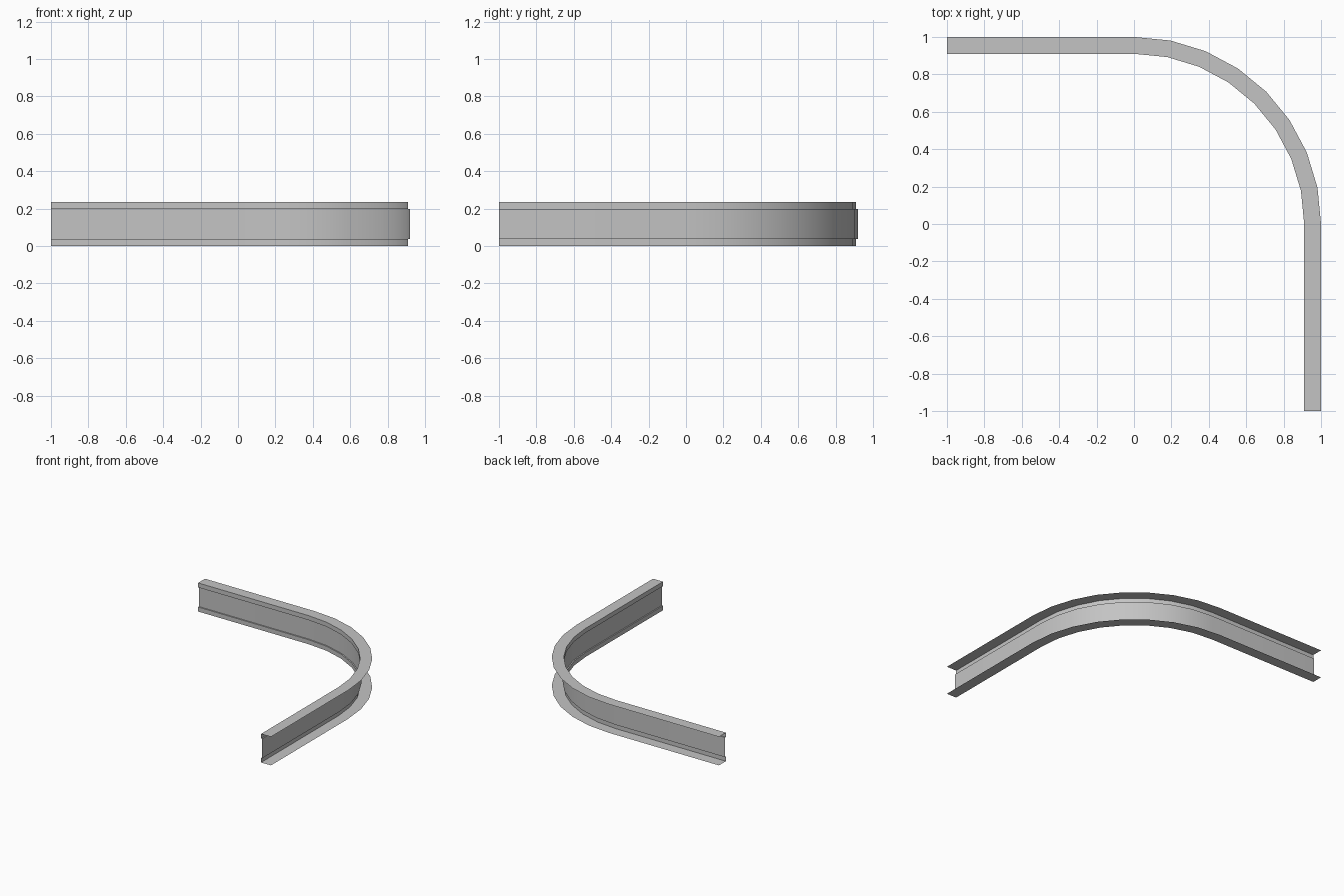
import bpy, bmesh, math

cube = bpy.data.objects.get("Cube")
if cube:
    bpy.data.objects.remove(cube, do_unlink=True)

# Plain steel grey
steel = bpy.data.materials.new("steel grey")
steel.use_nodes = True
colour = (0.55, 0.55, 0.55, 1)
steel.diffuse_color = colour
steel.node_tree.nodes["Principled BSDF"].inputs["Base Color"].default_value = colour

# Channel cross-section (radius, height): flange, lip, web, lip, flange
OUTER, LIP, WEB, HEIGHT, STEP = 1.0, 0.91, 0.92, 0.235, 0.037
profile = [(OUTER, HEIGHT), (LIP, HEIGHT), (LIP, HEIGHT - STEP), (WEB, HEIGHT - STEP),
           (WEB, STEP), (LIP, STEP), (LIP, 0), (OUTER, 0)]

# Stations along the rail: straight arm, quarter bend, straight arm
SEGMENTS = 8
stations = [(math.pi / 2, -1, 0)]
stations += [(math.pi / 2 * (1 - i / SEGMENTS), 0, 0) for i in range(SEGMENTS + 1)]
stations += [(0, 0, -1)]

# Sweep the open sheet profile along the stations
bm = bmesh.new()
rings = [[bm.verts.new((r * math.cos(a) + dx, r * math.sin(a) + dy, z)) for r, z in profile]
         for a, dx, dy in stations]
for near, far in zip(rings, rings[1:]):
    for j in range(len(profile) - 1):
        bm.faces.new((near[j], near[j + 1], far[j + 1], far[j]))

mesh = bpy.data.meshes.new("curved_rail")
bm.to_mesh(mesh)
bm.free()
mesh.materials.append(steel)
rail = bpy.data.objects.new("curved_rail", mesh)
bpy.context.collection.objects.link(rail)

# Smooth bend with crisp profile corners
bpy.ops.object.select_all(action='DESELECT')
rail.select_set(True)
bpy.context.view_layer.objects.active = rail
bpy.ops.object.shade_smooth_by_angle(angle=math.radians(30))
